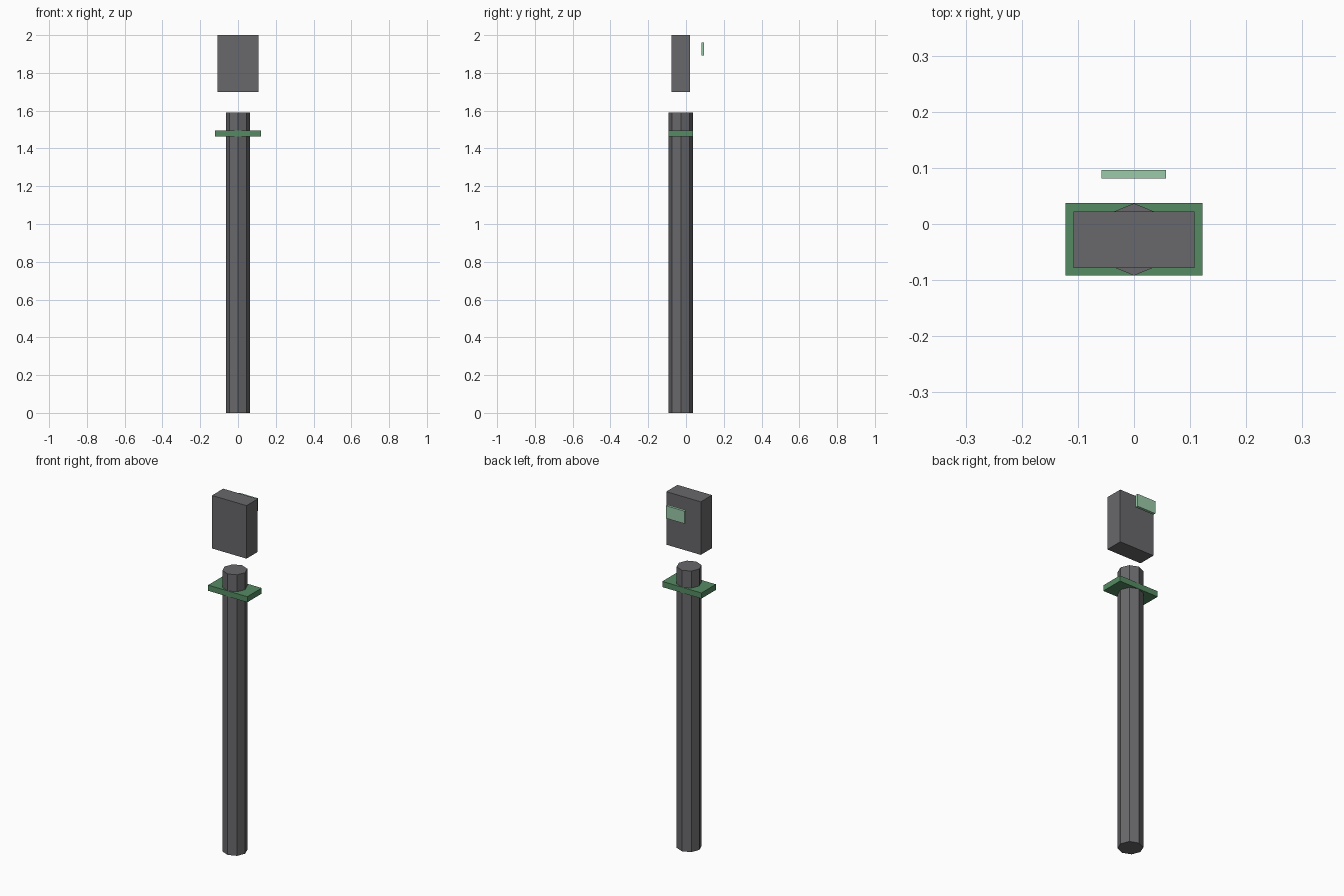
import bpy
import math

if "Cube" in bpy.data.objects:
    bpy.data.objects.remove(bpy.data.objects["Cube"])


def material(name, rgb):
    m = bpy.data.materials.new(name)
    m.diffuse_color = (*rgb, 1.0)
    m.use_nodes = True
    m.node_tree.nodes["Principled BSDF"].inputs["Base Color"].default_value = m.diffuse_color
    return m


grey = material("dark_grey", (0.14, 0.14, 0.15))
green = material("green", (0.09, 0.26, 0.125))
pale_green = material("pale_green", (0.33, 0.59, 0.40))


def box(name, low, high, mat):
    """Box between two opposite corners."""
    bpy.ops.mesh.primitive_cube_add(size=1, location=[(a + b) / 2 for a, b in zip(low, high)])
    obj = bpy.context.object
    obj.name = name
    obj.scale = [b - a for a, b in zip(low, high)]
    bpy.ops.object.transform_apply(location=False, rotation=False, scale=True)
    obj.data.materials.append(mat)
    return obj


# Octagonal handle, corners pointing to front and back
HANDLE_TOP = 1.59
bpy.ops.mesh.primitive_cylinder_add(vertices=8, radius=0.0645, depth=HANDLE_TOP,
                                    location=(0, -0.0275, HANDLE_TOP / 2))
handle = bpy.context.object
handle.name = "handle"
handle.data.materials.append(grey)

# Flat collar around the handle
box("collar", (-0.1225, -0.092, 1.462), (0.1225, 0.037, 1.494), green)

# Floating head block
box("head_block", (-0.108, -0.078, 1.70), (0.108, 0.022, 2.0), grey)

# Small plate floating behind the head
box("rear_plate", (-0.058, 0.081, 1.891), (0.057, 0.096, 1.962), pale_green)
